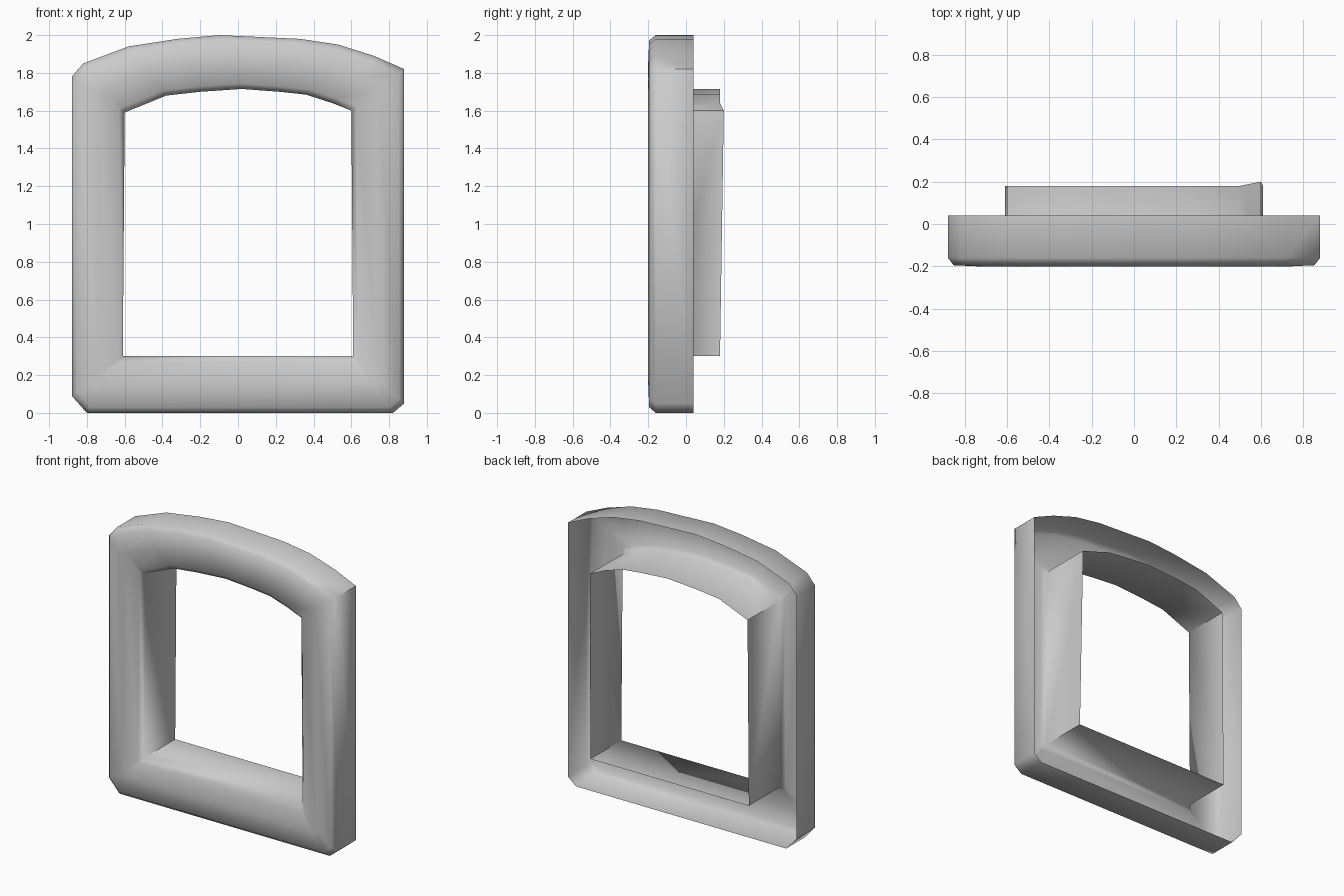
import bpy, bmesh
from math import radians

if "Cube" in bpy.data.objects:
    bpy.data.objects.remove(bpy.data.objects["Cube"])

# Plain grey finish
grey = bpy.data.materials.new("plain_grey")
grey.use_nodes = True
grey.diffuse_color = (0.6, 0.6, 0.6, 1)
grey.node_tree.nodes["Principled BSDF"].inputs["Base Color"].default_value = (0.6, 0.6, 0.6, 1)

# Matching outlines (x, z) of the outer edge and the opening, arched on top
outer = [(-.88, .09), (-.80, 0), (.82, 0), (.88, .05), (.88, 1.82), (.72, 1.89), (.53, 1.95),
         (.33, 1.98), (-.10, 2), (-.32, 1.98), (-.58, 1.94), (-.82, 1.85), (-.88, 1.78)]
inner = [(-.61, .3), (-.61, .3), (.61, .3), (.61, .3), (.6, 1.6), (.5, 1.64), (.36, 1.685),
         (.22, 1.70), (.02, 1.715), (-.2, 1.70), (-.38, 1.68), (-.6, 1.59), (-.6, 1.59)]

# Cross-section: (blend from outer to inner outline, depth y)
section = [(0, .04), (0, -.16), (.1, -.195), (.5, -.2), (.9, -.19), (1, -.16), (1, .18)]

# Hollow frame: rim, rounded front and the sleeve running back through the opening
bm = bmesh.new()
rings = []
for t, y in section:
    rings.append([bm.verts.new((a[0] + (b[0] - a[0]) * t, y, a[1] + (b[1] - a[1]) * t))
                  for a, b in zip(outer, inner)])
rings[-1][4].co.y = .2  # raised sleeve corner
n = len(outer)
for r0, r1 in zip(rings, rings[1:]):
    for i in range(n):
        j = (i + 1) % n
        bm.faces.new((r0[i], r0[j], r1[j], r1[i]))
bmesh.ops.remove_doubles(bm, verts=bm.verts, dist=.0005)
bmesh.ops.recalc_face_normals(bm, faces=bm.faces)
# Rounded front must face forward
if sum(f.normal.y * f.calc_area() for f in bm.faces) > 0:
    bmesh.ops.reverse_faces(bm, faces=bm.faces)

mesh = bpy.data.meshes.new("window_frame")
bm.to_mesh(mesh)
bm.free()
mesh.materials.append(grey)
frame = bpy.data.objects.new("window_frame", mesh)
bpy.context.collection.objects.link(frame)
bpy.context.view_layer.objects.active = frame
frame.select_set(True)
bpy.ops.object.shade_smooth_by_angle(angle=radians(65))
